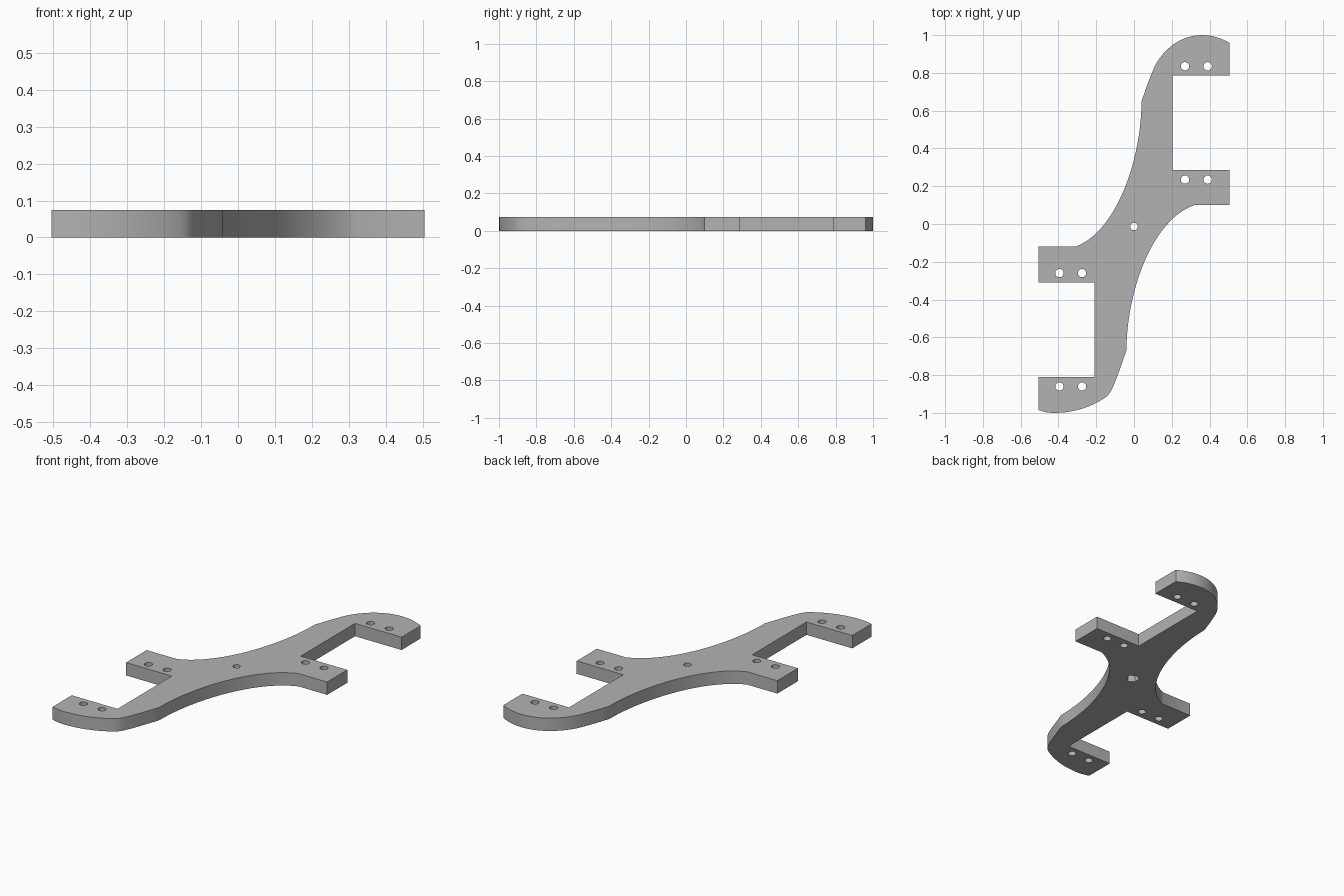
import bpy
import bmesh
from mathutils import Vector

THICK = 0.075

cube = bpy.data.objects.get("Cube")
if cube:
    bpy.data.objects.remove(cube, do_unlink=True)

grey = bpy.data.materials.new("plain grey")
grey.use_nodes = True
colour = (0.45, 0.45, 0.45, 1)
grey.diffuse_color = colour
grey.node_tree.nodes["Principled BSDF"].inputs["Base Color"].default_value = colour


def curve(a, b, c, d, steps=12):
    """Cubic curve sampled from a up to, but not including, d."""
    a, b, c, d = map(Vector, (a, b, c, d))
    return [(1-t)**3*a + 3*(1-t)**2*t*b + 3*(1-t)*t*t*c + t**3*d
            for t in (i / steps for i in range(steps))]


def prism(name, outline, z0, z1):
    """Straight extrusion of a flat outline."""
    bm = bmesh.new()
    face = bm.faces.new([bm.verts.new((p[0], p[1], z0)) for p in outline])
    top = bmesh.ops.extrude_face_region(bm, geom=[face])["geom"]
    bmesh.ops.translate(bm, vec=(0, 0, z1 - z0),
                        verts=[v for v in top if isinstance(v, bmesh.types.BMVert)])
    bmesh.ops.recalc_face_normals(bm, faces=bm.faces)
    mesh = bpy.data.meshes.new(name)
    bm.to_mesh(mesh)
    bm.free()
    mesh.materials.append(grey)
    obj = bpy.data.objects.new(name, mesh)
    bpy.context.collection.objects.link(obj)
    return obj


def cut(target, x, y, radius, sides, z0, z1):
    """Drill a round or hexagonal hole."""
    bpy.ops.mesh.primitive_cylinder_add(vertices=sides, radius=radius, depth=z1 - z0,
                                        location=(x, y, (z0 + z1) / 2))
    cutter = bpy.context.object
    cutter.name = "hole_cutter"
    cutter.hide_render = True
    bpy.context.view_layer.objects.active = target
    mod = target.modifiers.new("hole", "BOOLEAN")
    mod.operation = "DIFFERENCE"
    mod.solver = "EXACT"
    mod.object = cutter
    bpy.ops.object.modifier_apply(modifier=mod.name)
    bpy.data.objects.remove(cutter, do_unlink=True)


# Outline, anticlockwise from the upper right tip
outline = (
    curve((.505, .96), (.46, .985), (.41, 1), (.36, 1))
    + curve((.36, 1), (.25, 1), (.16, .93), (.11, .836))
    + curve((.11, .836), (.085, .78), (.06, .71), (.04, .65), 4)
    + curve((.04, .65), (.04, .35), (-.09, -.04), (-.31, -.12), 24)
    + [(-.31, -.12), (-.505, -.12), (-.505, -.31), (-.21, -.31),
       (-.21, -.81), (-.505, -.81)]
    + curve((-.505, -.985), (-.47, -.997), (-.45, -1), (-.42, -1), 6)
    + curve((-.42, -1), (-.30, -1), (-.20, -.955), (-.14, -.91))
    + curve((-.14, -.91), (-.11, -.88), (-.08, -.78), (-.04, -.67), 6)
    + curve((-.04, -.67), (-.04, -.37), (.09, .02), (.32, .10), 24)
    + [(.32, .10), (.505, .10), (.505, .285), (.205, .285),
       (.205, .785), (.505, .785)]
)
bracket = prism("bracket_plate", outline, 0, THICK)

# Pairs of screw holes in each tab
for xs, ys in (((.27, .39), (.235, .835)), ((-.395, -.275), (-.26, -.86))):
    for x in xs:
        for y in ys:
            cut(bracket, x, y, .022, 24, -.1, .2)

# Centre hole with a hexagonal nut pocket underneath
cut(bracket, 0, -.013, .02, 24, -.1, .2)
cut(bracket, 0, -.013, .037, 6, -.1, .04)

bpy.ops.object.select_all(action="DESELECT")
bracket.select_set(True)
bpy.context.view_layer.objects.active = bracket
bpy.ops.object.shade_smooth_by_angle(angle=0.5)
